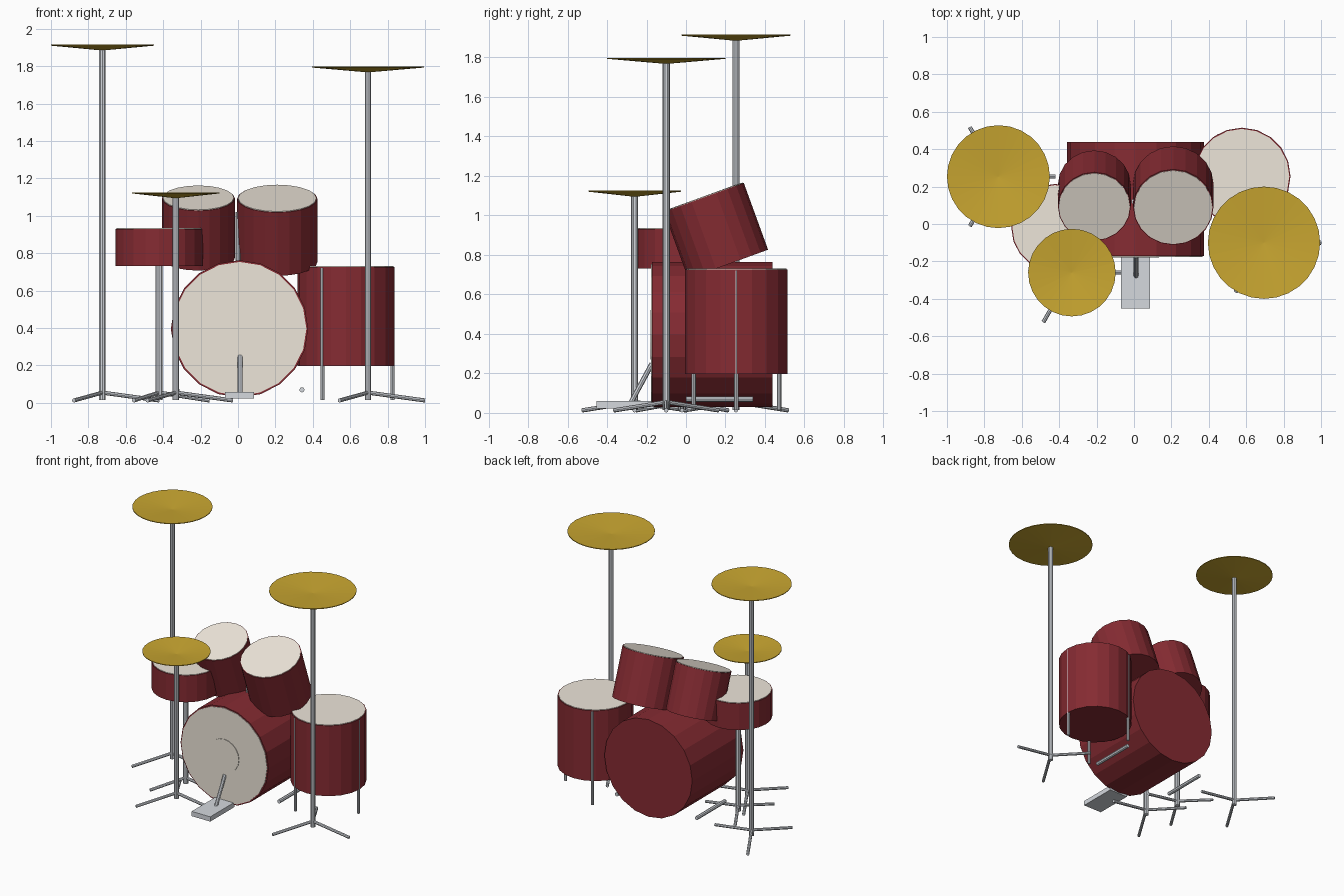
import bpy, bmesh
from math import radians, cos, sin, pi
from mathutils import Vector, Matrix

if "Cube" in bpy.data.objects:
    bpy.data.objects.remove(bpy.data.objects["Cube"])

X0 = 0.008  # centre line of the bass drum


def material(name, rgb):
    m = bpy.data.materials.new(name)
    m.diffuse_color = (*rgb, 1)
    m.use_nodes = True
    m.node_tree.nodes["Principled BSDF"].inputs["Base Color"].default_value = m.diffuse_color
    return m


RED = material("shell_red", (0.235, 0.024, 0.032))
CREAM = material("head_cream", (0.85, 0.79, 0.70))
GOLD = material("cymbal_gold", (0.58, 0.38, 0.03))
METAL = material("stand_metal", (0.66, 0.69, 0.73))


def finish(name, bm, mat=METAL):
    me = bpy.data.meshes.new(name)
    bm.to_mesh(me)
    bm.free()
    ob = bpy.data.objects.new(name, me)
    bpy.context.collection.objects.link(ob)
    me.materials.append(mat)
    return ob


def rod(name, a, b, r, sides=10, mat=METAL):
    """Closed cylinder from point a to point b."""
    a, b = Vector(a), Vector(b)
    d = b - a
    rot = d.to_track_quat('Z', 'Y').to_matrix().to_4x4()
    bm = bmesh.new()
    bmesh.ops.create_cone(bm, cap_ends=True, segments=sides, radius1=r, radius2=r,
                          depth=d.length, matrix=Matrix.Translation((a + b) / 2) @ rot)
    return finish(name, bm, mat)


def drum(name, centre, r, depth, tilt=0):
    """Shell with a thin playing head; tilt leans the head towards the front."""
    t = radians(tilt)
    axis = Vector((0, -sin(t), cos(t)))
    c = Vector(centre)
    top = c + axis * depth / 2
    rod(name + "_shell", c - axis * depth / 2, top, r, 20, RED)
    rod(name + "_head", top - axis * 0.01, top + axis * 0.004, r * 0.975, 20, CREAM)


def tripod(name, x, y, top, reach=0.305, r=0.018):
    rod(name + "_pole", (x, y, 0.015), (x, y, top), r)
    for i in range(3):
        a = i * 2 * pi / 3
        rod(f"{name}_leg_{i + 1}", (x, y, 0.055),
            (x + reach * cos(a), y + reach * sin(a), 0.013), 0.011, 8)


def cymbal(name, x, y, z, r):
    """Shallow dish, rim up, on a tripod stand."""
    bm = bmesh.new()
    n = 28
    rim_hi, rim_lo = [[bm.verts.new((x + r * cos(2 * pi * i / n), y + r * sin(2 * pi * i / n), h))
                       for i in range(n)] for h in (z, z - 0.005)]
    hi = bm.verts.new((x, y, z - 0.022))
    lo = bm.verts.new((x, y, z - 0.031))
    for i in range(n):
        j = (i + 1) % n
        bm.faces.new((rim_hi[i], rim_hi[j], hi))
        bm.faces.new((rim_lo[j], rim_lo[i], lo))
        bm.faces.new((rim_lo[i], rim_lo[j], rim_hi[j], rim_hi[i]))
    finish(name, bm, GOLD)
    tripod(name + "_stand", x, y, z - 0.026)


# Drums
drum("bass_drum", (X0, 0.133, 0.396), 0.367, 0.61, 90)
drum("small_rack_tom", (-0.212, 0.152, 0.934), 0.195, 0.34, 20)
drum("large_rack_tom", (0.21, 0.152, 0.922), 0.215, 0.36, 20)
drum("floor_tom", (0.577, 0.255, 0.462), 0.26, 0.53)
drum("snare", (-0.422, -0.02, 0.831), 0.234, 0.20)

# Bass drum centre patch, spurs and tom post
rod("bass_patch", (X0, -0.16, 0.395), (X0, -0.18, 0.395), 0.125, 20, CREAM)
for side, s in (("left", -1), ("right", 1)):
    rod(f"bass_spur_{side}", (X0 + s * 0.334, 0, 0.07), (X0 + s * 0.334, 0.34, 0.07), 0.014, 8)
rod("tom_post", (0, 0.12, 0.72), (0, 0.12, 1.02), 0.015)

# Floor tom legs
for i in range(3):
    a = i * 2 * pi / 3
    lx, ly = 0.577 + 0.25 * cos(a), 0.255 + 0.25 * sin(a)
    rod(f"floor_tom_leg_{i + 1}", (lx, ly, 0.015), (lx, ly, 0.72), 0.011, 8)

# Snare stand
tripod("snare_stand", -0.422, -0.02, 0.735, 0.27, 0.02)

# Cymbals
cymbal("left_crash", -0.725, 0.253, 1.915, 0.275)
cymbal("right_ride", 0.695, -0.10, 1.798, 0.30)
cymbal("hi_hat", -0.332, -0.26, 1.125, 0.234)

# Bass pedal: plate and beater
bm = bmesh.new()
bmesh.ops.create_cube(bm, size=1, matrix=Matrix.Translation((X0, -0.308, 0.041))
                      @ Matrix.Diagonal((0.155, 0.29, 0.036, 1)))
finish("pedal_plate", bm)
rod("pedal_beater", (X0 + 0.003, -0.28, 0.05), (X0 + 0.003, -0.172, 0.25), 0.013, 8)
